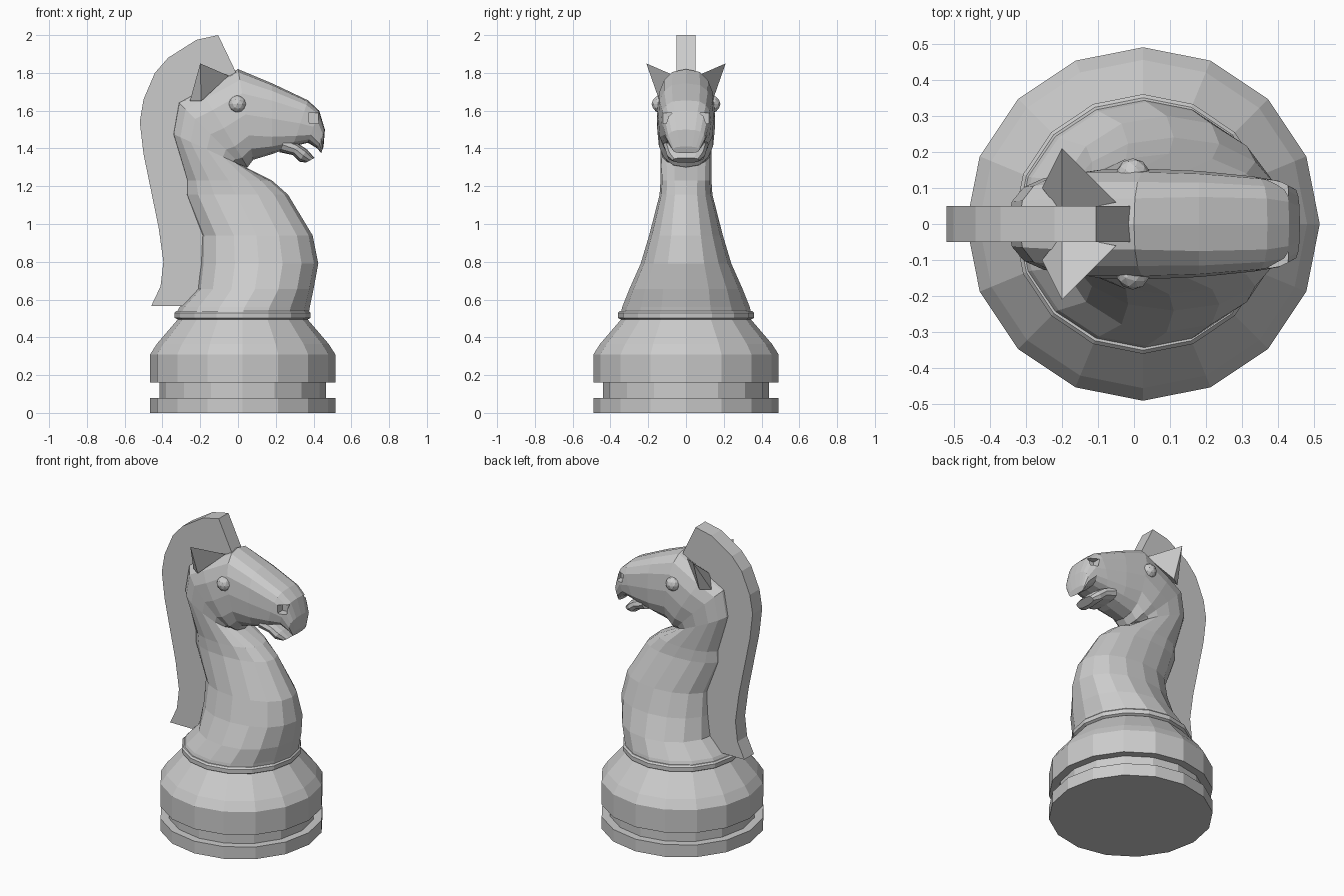
import bpy, bmesh, math
from mathutils import Vector

if "Cube" in bpy.data.objects:
    bpy.data.objects.remove(bpy.data.objects["Cube"])


def finish(name, bm):
    bmesh.ops.recalc_face_normals(bm, faces=bm.faces)
    me = bpy.data.meshes.new(name)
    bm.to_mesh(me)
    bm.free()
    ob = bpy.data.objects.new(name, me)
    bpy.context.collection.objects.link(ob)
    return ob


def spow(v, e):
    return math.copysign(abs(v) ** e, v) if abs(v) > 1e-6 else 0.0


def loft(name, rings, sides=16):
    """Skin closed rings: (x1, z1, x2, z2, half width, squareness), mirrored in y."""
    bm = bmesh.new()
    loops = []
    for x1, z1, x2, z2, w, e in rings:
        mid = Vector((x1 + x2, 0, z1 + z2)) / 2
        half = Vector((x1 - x2, 0, z1 - z2)) / 2
        loop = []
        for i in range(sides):
            a = math.tau * i / sides
            p = mid + half * spow(math.cos(a), e)
            p.y = w * spow(math.sin(a), e)
            loop.append(bm.verts.new(p))
        loops.append(loop)
    for a, b in zip(loops, loops[1:]):
        for i in range(sides):
            j = (i + 1) % sides
            bm.faces.new((a[i], a[j], b[j], b[i]))
    bm.faces.new(loops[0])
    bm.faces.new(loops[-1])
    return finish(name, bm)


def lathe(name, profile, cx=0.025):
    return loft(name, [(cx + r, z, cx - r, z, r, 1) for r, z in profile])


# turned base and collar
lathe("base", [(.49, 0), (.49, .08), (.44, .08), (.44, .16), (.49, .16),
               (.49, .31), (.455, .365), (.335, .505)])
lathe("collar", [(.345, .495), (.36, .503), (.36, .53), (.35, .54)])

# neck: back point, front point, half width
loft("neck", [(-.325, .53, .375, .53, .345, 1),
              (-.31, .56, .38, .56, .338, 1),
              (-.22, .655, .40, .655, .30, .95),
              (-.205, .79, .425, .79, .24, .95),
              (-.20, .94, .395, .94, .195, .95),
              (-.285, 1.155, .265, 1.155, .14, .9),
              (-.28, 1.23, .18, 1.23, .135, .85),
              (-.35, 1.48, .02, 1.31, .135, .8)])

# head: crown point, jaw point, half width
head = loft("head", [(-.35, 1.48, .02, 1.31, .135, .8),
                     (-.32, 1.65, .03, 1.30, .14, .8),
                     (-.2, 1.715, .05, 1.30, .153, .8),
                     (0, 1.82, .08, 1.34, .153, .8),
                     (.18, 1.745, .18, 1.37, .147, .7),
                     (.37, 1.655, .29, 1.41, .132, .65),
                     (.43, 1.60, .37, 1.43, .12, .7),
                     (.46, 1.50, .42, 1.40, .10, .75),
                     (.453, 1.41, .44, 1.375, .07, .8)])

# lower lip
loft("lower_lip", [(.25, 1.46, .22, 1.38, .12, .7),
                   (.32, 1.425, .29, 1.365, .11, .7),
                   (.365, 1.395, .325, 1.33, .10, .7),
                   (.405, 1.35, .36, 1.325, .07, .7)], 12)

# mane plate
outline = [(0, 1.78), (-.105, 2), (-.22, 1.975), (-.37, 1.88), (-.44, 1.8), (-.5, 1.66),
           (-.52, 1.54), (-.5, 1.37), (-.42, .98), (-.395, .8), (-.41, .67), (-.46, .565),
           (-.27, .565), (-.19, .67), (-.17, .94), (-.25, 1.18), (-.31, 1.48), (-.27, 1.63),
           (-.1, 1.73)]
bm = bmesh.new()
plate = bm.faces.new([bm.verts.new((x, -.05, z)) for x, z in outline])
moved = bmesh.ops.extrude_face_region(bm, geom=[plate])["geom"]
bmesh.ops.translate(bm, vec=(0, .1, 0),
                    verts=[v for v in moved if isinstance(v, bmesh.types.BMVert)])
if not plate.is_valid or len(bm.faces) < len(outline) + 2:
    bm.faces.new([v for v in plate.verts])
finish("mane", bm)

for side, s in (("left", 1), ("right", -1)):
    # pointed ear
    bm = bmesh.new()
    tip = bm.verts.new((-.2, s * .21, 1.85))
    foot = [bm.verts.new((x, s * y, z)) for x, y, z in
            ((-.05, .06, 1.785), (-.195, .14, 1.65), (-.255, .1, 1.65), (-.2, .03, 1.71))]
    for i in range(4):
        bm.faces.new((tip, foot[i], foot[(i + 1) % 4]))
    bm.faces.new(foot)
    finish(side + "_ear", bm)

    # eye
    bm = bmesh.new()
    bmesh.ops.create_icosphere(bm, subdivisions=2, radius=.047)
    bmesh.ops.translate(bm, vec=(-.003, s * .135, 1.635), verts=bm.verts)
    finish(side + "_eye", bm)

    # nostril notch
    bm = bmesh.new()
    bmesh.ops.create_cube(bm, size=.055)
    bmesh.ops.translate(bm, vec=(.40, s * .095, 1.56), verts=bm.verts)
    cutter = finish(side + "_nostril_cutter", bm)
    cutter.hide_render = True
    cutter.hide_set(True)
    mod = head.modifiers.new("nostril", "BOOLEAN")
    mod.operation = "DIFFERENCE"
    mod.solver = "EXACT"
    mod.object = cutter
